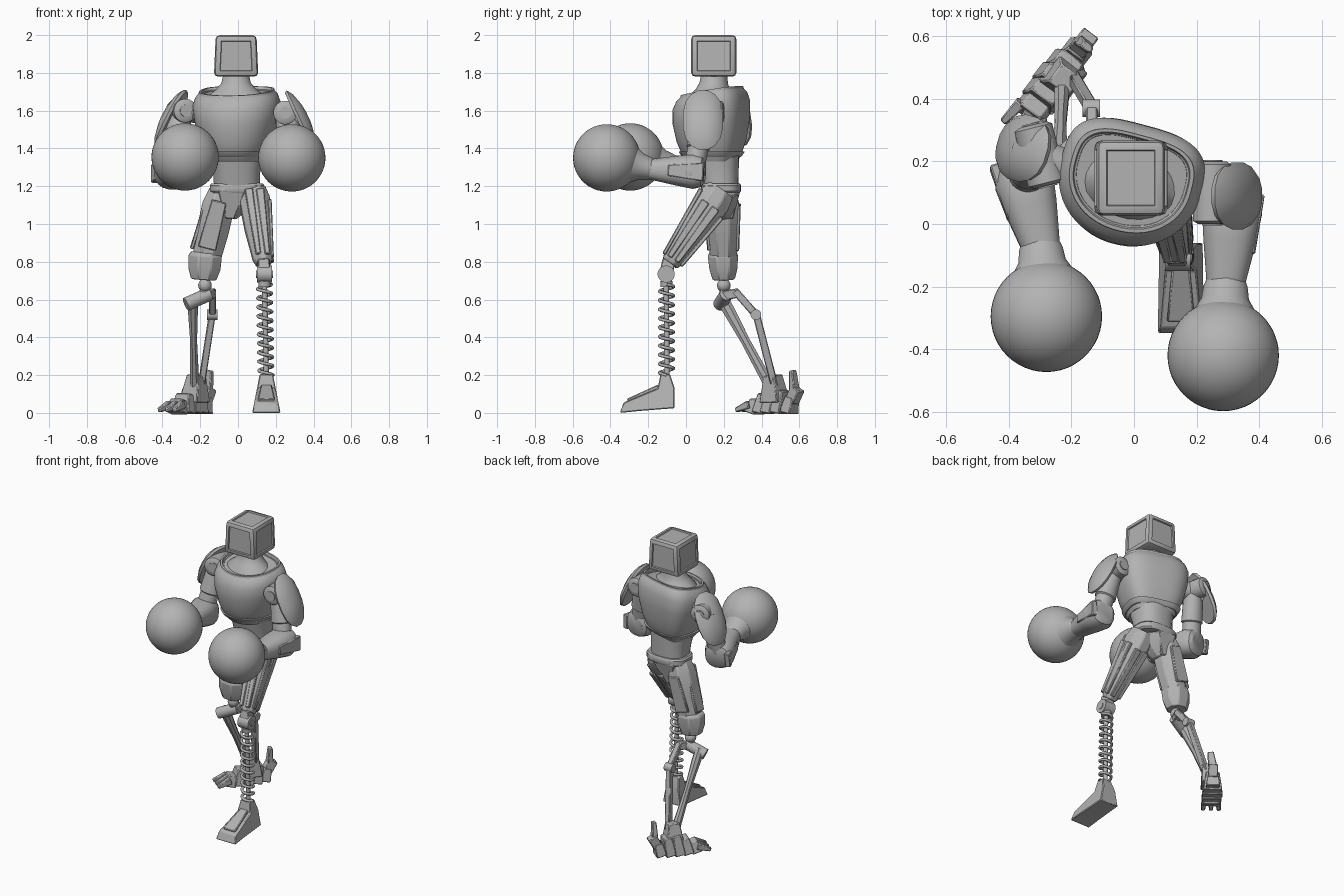
import bpy, bmesh
from math import sin, cos, pi, radians, sqrt
from mathutils import Vector, Matrix

cube = bpy.data.objects.get("Cube")
if cube:
    bpy.data.objects.remove(cube, do_unlink=True)

grey = bpy.data.materials.new("plain grey")
grey.use_nodes = True
grey.diffuse_color = (0.45, 0.45, 0.45, 1)
grey.node_tree.nodes["Principled BSDF"].inputs["Base Color"].default_value = (0.45, 0.45, 0.45, 1)


def finish(name, bm, bevel=0.0, angle=32):
    """Turn a bmesh into a named, shaded object."""
    bmesh.ops.recalc_face_normals(bm, faces=bm.faces[:])
    mesh = bpy.data.meshes.new(name)
    bm.to_mesh(mesh)
    bm.free()
    mesh.materials.append(grey)
    obj = bpy.data.objects.new(name, mesh)
    bpy.context.collection.objects.link(obj)
    if bevel:
        mod = obj.modifiers.new("soft edges", 'BEVEL')
        mod.width, mod.segments, mod.limit_method = bevel, 1, 'ANGLE'
    bpy.ops.object.select_all(action='DESELECT')
    obj.select_set(True)
    bpy.context.view_layer.objects.active = obj
    bpy.ops.object.shade_smooth_by_angle(angle=radians(angle))
    return obj


def loft(name, start, end, stations, sides=24, side=(1, 0, 0), power=2, back_power=None,
         front=1, tilt=0, bevel=0.0, angle=32):
    """Cross-sections (t, half width, half depth) strung from start to end."""
    start, end = Vector(start), Vector(end)
    axis = (end - start).normalized()
    u = Vector(side)
    u = (u - axis * u.dot(axis)).normalized()
    v = axis.cross(u)
    bm = bmesh.new()
    rings = []
    for t, ru, rv in stations:
        ring = []
        for i in range(sides):
            a = 2 * pi * (i + 0.5) / sides
            c, s = cos(a) / cos(pi / sides), sin(a) / cos(pi / sides)
            n = 2 / (back_power if back_power and s > 0 else power)
            x = ru * abs(c) ** n * (1 if c > 0 else -1)
            y = rv * abs(s) ** n * (1 if s > 0 else -front)
            ring.append(bm.verts.new(start.lerp(end, t) + u * x + v * y + axis * (tilt * t * y)))
        rings.append(ring)
    for a, b in zip(rings, rings[1:]):
        for i in range(sides):
            j = (i + 1) % sides
            bm.faces.new((a[i], a[j], b[j], b[i]))
    bm.faces.new(rings[0][::-1])
    bm.faces.new(rings[-1])
    return finish(name, bm, bevel, angle)


def rod(name, start, end, r, r2=None, **kw):
    r2 = r if r2 is None else r2
    return loft(name, start, end, [(0, r, r), (1, r2, r2)], **kw)


def bar(name, start, end, w, d, w2=None, d2=None, side=(1, 0, 0), bevel=0.005):
    """Tapered square beam."""
    return loft(name, start, end, [(0, w, d), (1, w2 or w, d2 or d)], sides=4, side=side, bevel=bevel)


def ball(name, centre, r, detail=40):
    bm = bmesh.new()
    bmesh.ops.create_uvsphere(bm, u_segments=detail, v_segments=detail // 2, radius=r,
                              matrix=Matrix.Translation(centre))
    return finish(name, bm)


def prism(name, profile, x, width, taper):
    """Side profile (y, z) extruded across x; taper narrows it with height."""
    bm = bmesh.new()
    rows = []
    for s in (-1, 1):
        rows.append([bm.verts.new((x + s * width * (1 - taper * z), y, z)) for y, z in profile])
    count = len(profile)
    for i in range(count):
        j = (i + 1) % count
        bm.faces.new((rows[0][i], rows[0][j], rows[1][j], rows[1][i]))
    bm.faces.new(rows[0])
    bm.faces.new(rows[1])
    return finish(name, bm, 0.005)


# Head: bevelled box with recessed panels on every upright face and the top
bm = bmesh.new()
bmesh.ops.create_cube(bm, size=1, matrix=Matrix.Translation((-0.01, 0.147, 1.89)) @ Matrix.Diagonal((0.235, 0.24, 0.22, 1)))
for vert in bm.verts:
    if vert.co.z > 1.9:
        vert.co.x = -0.01 + (vert.co.x + 0.01) * 0.92
bmesh.ops.bevel(bm, geom=bm.edges[:], offset=0.022, segments=2, profile=0.5, affect='EDGES')
panels = [f for f in bm.faces if f.calc_area() > 0.02 and f.normal.z > -0.5]
bmesh.ops.inset_individual(bm, faces=panels, thickness=0.012, depth=0)
bmesh.ops.inset_individual(bm, faces=panels, thickness=0.004, depth=-0.008)
finish("head", bm, angle=25)

# Neck, chest, collar, waist and belt, turned with the shoulders
turn = (cos(radians(15)), -sin(radians(15)), 0)
loft("neck", (-0.01, 0.14, 1.62), (-0.01, 0.15, 1.8),
     [(0, 0.18, 0.14), (0.3, 0.16, 0.12), (0.5, 0.11, 0.09), (0.7, 0.078, 0.075), (1, 0.066, 0.068)], side=turn)
loft("chest", (-0.01, 0.15, 1.33), (-0.01, 0.15, 1.7),
     [(0, 0.135, 0.11), (0.08, 0.15, 0.13), (0.3, 0.19, 0.155), (0.6, 0.22, 0.172), (0.82, 0.23, 0.17),
      (0.94, 0.215, 0.155), (1, 0.195, 0.135), (0.98, 0.175, 0.12), (0.85, 0.165, 0.11)],
     sides=48, side=turn, power=2.1, back_power=3.2, front=1.28, tilt=0.16)
loft("collar_rim", (-0.01, 0.15, 1.33), (-0.01, 0.15, 1.7),
     [(0.97, 0.2, 0.14), (1.02, 0.197, 0.137), (1.02, 0.185, 0.128), (0.97, 0.18, 0.122)],
     sides=48, side=turn, power=2.1, back_power=3.2, front=1.28, tilt=0.16)
loft("chest_seam", (-0.01, 0.15, 1.355), (-0.01, 0.15, 1.385),
     [(0, 0.154, 0.128), (0.3, 0.164, 0.138), (1, 0.176, 0.148)],
     sides=48, side=turn, power=2.1, back_power=3.2, front=1.28)
loft("waist", (-0.005, 0.18, 1.2), (-0.01, 0.155, 1.42),
     [(0, 0.122, 0.098), (0.4, 0.125, 0.11), (1, 0.15, 0.13)], sides=32, power=2.4)
loft("belt", (-0.005, 0.185, 1.165), (-0.005, 0.185, 1.215),
     [(0, 0.136, 0.1), (0.2, 0.144, 0.106), (0.8, 0.144, 0.106), (1, 0.136, 0.1)], sides=32, power=2.8)

# Pelvis with pointed front and back plates
loft("pelvis", (-0.01, 0.185, 1.17), (-0.04, 0.185, 1.03),
     [(0, 0.125, 0.095), (0.4, 0.1, 0.085), (1, 0.03, 0.05)], sides=8, bevel=0.006)
for label, y in (("front", 0.095), ("back", 0.275)):
    bar(label + "_groin_plate", (-0.035, y, 1.175), (-0.045, 0.185 + (y - 0.185) * 0.6, 1.03), 0.07, 0.012, 0.025, 0.01)


def arm(name, joint, hinge, pad, normal, elbow, wrist, glove):
    """Shoulder hinge, shield pad, bent arm and round glove."""
    joint, hinge, elbow, wrist, glove = (Vector(p) for p in (joint, hinge, elbow, wrist, glove))
    hinge.normalize()
    pad, normal = Vector(pad), Vector(normal).normalized()
    loft(name + "_shoulder_hinge", joint - hinge * 0.1, joint + hinge * 0.1,
         [(0, 0.045, 0.045), (0.05, 0.062, 0.062), (0.95, 0.062, 0.062), (1, 0.045, 0.045)])
    rod(name + "_hinge_cap", joint - hinge * 0.105, joint + hinge * 0.105, 0.032)
    rod(name + "_shoulder_axle", joint, (-0.01 + (joint.x + 0.01) * 0.5, 0.15, 1.58), 0.055)
    rod(name + "_pad_mount", joint, pad, 0.045)
    loft(name + "_shoulder_pad", pad - normal * 0.025, pad + normal * 0.035,
         [(0, 0.165, 0.1), (0.25, 0.172, 0.107), (0.6, 0.14, 0.09), (0.9, 0.075, 0.05), (1, 0.03, 0.02)],
         sides=16, side=(0, 0, 1), power=2.3, angle=30)
    inner = elbow.lerp(wrist, 0.2)
    loft(name + "_upper_arm", joint, inner,
         [(0, 0.055, 0.055), (0.25, 0.063, 0.06), (0.6, 0.07, 0.062), (0.62, 0.06, 0.055), (1, 0.06, 0.055)])
    loft(name + "_forearm", elbow, wrist,
         [(0, 0.06, 0.055), (0.05, 0.08, 0.08), (0.2, 0.095, 0.092), (0.5, 0.085, 0.078), (1, 0.06, 0.052)],
         sides=20, power=2.4)
    loft(name + "_glove_cuff", wrist.lerp(elbow, 0.06), wrist.lerp(glove, 0.45),
         [(0, 0.063, 0.055), (0.15, 0.07, 0.062), (0.5, 0.076, 0.072), (1, 0.11, 0.11)])
    out = Vector((1 if joint.x > 0 else -1, 0, 0))
    bar(name + "_elbow_plate", elbow.lerp(wrist, 0.02) + out * 0.08, elbow.lerp(wrist, 0.65) + out * 0.075,
        0.018, 0.05, 0.01, 0.03)
    ball(name + "_glove", glove, 0.178, 48)


arm("left", (0.25, 0.1, 1.59), (0, 1, 0), (0.34, 0.09, 1.555), (0.9, 0, 0.42),
    (0.32, 0.1, 1.275), (0.292, -0.2, 1.29), (0.285, -0.42, 1.35))
arm("right", (-0.3, 0.22, 1.6), (-0.25, 1, 0), (-0.365, 0.245, 1.56), (-0.85, 0.25, 0.45),
    (-0.365, 0.19, 1.265), (-0.295, -0.08, 1.31), (-0.28, -0.295, 1.355))

# Left thigh: faceted shell with long raised slats
hip, knee = Vector((0.08, 0.185, 1.18)), Vector((0.135, -0.085, 0.79))
loft("left_thigh", hip, knee, [(0, 0.065, 0.075), (0.15, 0.08, 0.092), (0.5, 0.073, 0.08), (0.93, 0.053, 0.058),
                               (1, 0.04, 0.045)], sides=8, bevel=0.006)
ahead = Vector((0, -0.82, 0.57))
for i, offset in enumerate((-0.03, 0.03)):
    shift = Vector((offset, 0, 0))
    bar(f"left_thigh_front_slat_{i}", hip.lerp(knee, 0.12) + shift + ahead * 0.09,
        hip.lerp(knee, 0.95) + shift * 0.8 + ahead * 0.055, 0.022, 0.012, 0.014, 0.01)
    bar(f"left_thigh_back_slat_{i}", hip.lerp(knee, 0.25) + shift - ahead * 0.087,
        hip.lerp(knee, 0.95) + shift * 0.8 - ahead * 0.055, 0.022, 0.012, 0.014, 0.01)
    edge = ahead * (offset * 1.1)
    bar(f"left_thigh_outer_slat_{i}", hip.lerp(knee, 0.2) + edge + Vector((0.077, 0, 0)),
        hip.lerp(knee, 0.94) + edge * 0.7 + Vector((0.05, 0, 0)), 0.01, 0.024, 0.008, 0.015)

# Left knee, spring shin and wedge foot
rod("left_knee_pin", (0.1, -0.105, 0.735), (0.18, -0.105, 0.735), 0.045, side=(0, 0, 1))
rod("left_knee_cap", (0.095, -0.105, 0.735), (0.185, -0.105, 0.735), 0.02, side=(0, 0, 1))
bar("left_knee_bracket", (0.135, -0.09, 0.81), (0.14, -0.105, 0.74), 0.03, 0.035)
rod("spring_top_seat", (0.14, -0.105, 0.7), (0.14, -0.102, 0.67), 0.032)
rod("spring_rod", (0.14, -0.105, 0.7), (0.15, -0.1, 0.18), 0.014, sides=12)
curve = bpy.data.curves.new("spring_coil", 'CURVE')
curve.dimensions, curve.bevel_depth, curve.bevel_resolution = '3D', 0.009, 1
turns, steps = 10, 18
spline = curve.splines.new('POLY')
spline.points.add(turns * steps)
for i, point in enumerate(spline.points):
    a, t = 2 * pi * i / steps, i / (turns * steps)
    point.co = (0.14 + 0.008 * t + 0.037 * cos(a), -0.103 + 0.037 * sin(a), 0.68 - 0.48 * t, 1)
curve.materials.append(grey)
coil = bpy.data.objects.new("spring_coil", curve)
bpy.context.collection.objects.link(coil)
bpy.ops.object.select_all(action='DESELECT')
coil.select_set(True)
bpy.context.view_layer.objects.active = coil
bpy.ops.object.convert(target='MESH')
bpy.ops.object.shade_smooth()
prism("left_foot", [(-0.06, 0.025), (-0.06, 0.13), (-0.085, 0.205), (-0.135, 0.205), (-0.15, 0.13),
                    (-0.33, 0.055), (-0.35, 0.0), (-0.25, 0.01)], 0.15, 0.075, 2.6)
bar("left_foot_ridge", (0.15, -0.14, 0.14), (0.15, -0.31, 0.065), 0.028, 0.012, 0.045, 0.01)

# Right thigh and knee guard
loft("right_thigh", (-0.085, 0.19, 1.18), (-0.175, 0.2, 0.78),
     [(0, 0.065, 0.07), (0.2, 0.086, 0.09), (0.55, 0.085, 0.08), (1, 0.072, 0.068)], sides=8, bevel=0.006)
loft("right_knee_guard", (-0.172, 0.195, 0.85), (-0.182, 0.2, 0.705),
     [(0, 0.076, 0.07), (0.12, 0.088, 0.08), (0.6, 0.085, 0.074), (1, 0.066, 0.058)], sides=8, bevel=0.006)
bar("right_thigh_front_plate", (-0.1, 0.1, 1.12), (-0.165, 0.122, 0.87), 0.04, 0.012, 0.05, 0.01)
bar("right_thigh_outer_plate", (-0.178, 0.19, 1.08), (-0.245, 0.2, 0.87), 0.012, 0.045, 0.01, 0.04)
bar("right_thigh_back_plate", (-0.1, 0.28, 1.1), (-0.165, 0.272, 0.87), 0.04, 0.01, 0.05, 0.01)

# Right shin: knee ball, cross pin, main strut and bent rear strut
ball("right_knee_ball", (-0.175, 0.2, 0.675), 0.036, 20)
rod("right_knee_stem", (-0.175, 0.2, 0.7), (-0.18, 0.205, 0.6), 0.025)
rod("right_knee_pin", (-0.275, 0.18, 0.575), (-0.15, 0.215, 0.63), 0.036, side=(0, 0, 1))
bar("right_knee_arm", (-0.17, 0.2, 0.62), (-0.135, 0.275, 0.635), 0.022, 0.025)
loft("right_main_strut", (-0.24, 0.19, 0.61), (-0.23, 0.44, 0.15),
     [(0, 0.025, 0.03), (0.15, 0.026, 0.032), (0.5, 0.018, 0.024), (1, 0.025, 0.028)], sides=8)
bar("right_rear_strut_top", (-0.135, 0.26, 0.645), (-0.135, 0.37, 0.52), 0.018, 0.02)
rod("right_rear_strut_pin", (-0.165, 0.37, 0.52), (-0.108, 0.37, 0.52), 0.028, side=(0, 0, 1))
bar("right_rear_strut_bottom", (-0.135, 0.37, 0.53), (-0.195, 0.47, 0.14), 0.018, 0.02)
bar("right_ankle", (-0.22, 0.46, 0.2), (-0.23, 0.47, 0.06), 0.04, 0.035, 0.06, 0.06, side=(0.8, -0.6, 0))

# Right foot: row of overlapping segments, toe claws and a heel spur
heel, toe = Vector((-0.175, 0.56, 0)), Vector((-0.36, 0.32, 0))
along = (toe - heel).normalized()
across = Vector((-along.y, along.x, 0))
for i in range(5):
    base = heel.lerp(toe, 0.06 + i * 0.19)
    height = (0.085, 0.12, 0.13, 0.1, 0.07)[i]
    width = (0.045, 0.06, 0.066, 0.062, 0.055)[i]
    bar(f"right_foot_segment_{i}", base, base - along * 0.02 + Vector((0, 0, height)),
        width, 0.034, width * 0.7, 0.026, side=across)
for i in (-1, 0, 1):
    root = heel.lerp(toe, 0.82) + across * (i * 0.042)
    bar(f"right_toe_{i + 1}", root + Vector((0, 0, 0.045)), root + along * 0.085 + across * (i * 0.008) + Vector((0, 0, 0.014)),
        0.019, 0.022, 0.012, 0.012, side=across)
bar("right_heel_block", heel + Vector((0, 0, 0.06)), heel - along * 0.04 + Vector((0, 0, 0.13)), 0.03, 0.03, side=across)
bar("right_heel_spur", heel - along * 0.02 + Vector((0, 0, 0.1)), heel + Vector((0.025, 0.005, 0.225)),
    0.028, 0.02, 0.02, 0.012, side=across)
